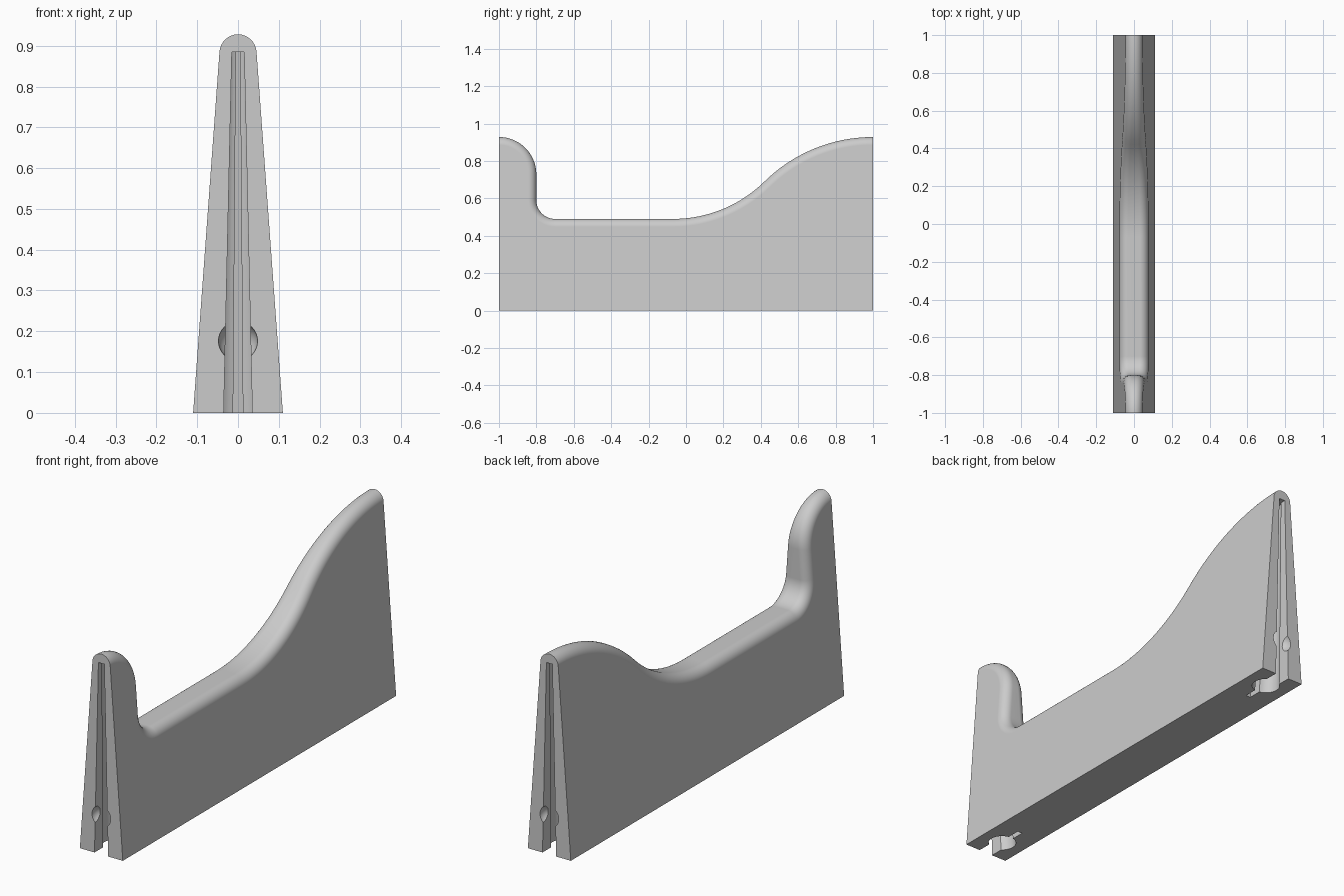
import bpy, bmesh
from math import sin, cos, pi, atan, sqrt, asin
from mathutils import Vector

if "Cube" in bpy.data.objects:
    bpy.data.objects.remove(bpy.data.objects["Cube"])

grey = bpy.data.materials.new("light_grey")
grey.use_nodes = True
colour = (0.6, 0.6, 0.6, 1)
grey.diffuse_color = colour
grey.node_tree.nodes["Principled BSDF"].inputs["Base Color"].default_value = colour

TOP, LOW, FILLET = 0.928, 0.49, 0.042


def half_width(z):
    return 0.11 - 0.073 * z


def make_object(name, bm):
    bmesh.ops.recalc_face_normals(bm, faces=bm.faces)
    mesh = bpy.data.meshes.new(name)
    bm.to_mesh(mesh)
    bm.free()
    ob = bpy.data.objects.new(name, mesh)
    bpy.context.collection.objects.link(ob)
    mesh.materials.append(grey)
    return ob


def arc(cy, cz, radius, start, end, steps, side):
    """Points (y, z) on an arc with outward normals; side=-1 for hollow arcs."""
    out = []
    for i in range(steps + 1):
        a = start + (end - start) * i / steps
        n = Vector((cos(a), sin(a)))
        out.append((Vector((cy, cz)) + n * radius, n * side))
    return out


# Top edge: front horn, hollow corner, flat seat, S-shaped rise
rise, run = TOP - LOW, 1.07
turn = 2 * atan(rise / run)
hollow = 0.49 / sin(turn)
crest = run / sin(turn) - hollow
path = arc(-1, TOP - 0.2, 0.2, pi / 2, 0, 16, 1)
path += arc(-0.7, LOW + 0.1, 0.1, pi, 1.5 * pi, 12, -1)
path += arc(1 - run, LOW + hollow, hollow, 1.5 * pi, 1.5 * pi + turn, 20, -1)
path += arc(1, TOP - crest, crest, pi / 2 + turn, pi / 2, 20, 1)[1:]

# Tapered panel with a rounded top edge
bm = bmesh.new()
STEPS = 8
rows = []
for p, n in path:
    row = []
    for i in range(2 * STEPS + 2):
        side = -1 if i <= STEPS else 1
        k = i if i <= STEPS else 2 * STEPS + 1 - i
        a = k / STEPS * pi / 2
        q = p - n * FILLET * (1 - sin(a))
        x = half_width(q.y) - FILLET * (1 - cos(a))
        row.append(bm.verts.new((side * x, q.x, q.y)))
    rows.append(row)
for a, b in zip(rows, rows[1:]):
    for i in range(2 * STEPS + 1):
        bm.faces.new((a[i], a[i + 1], b[i + 1], b[i]))
fl, fr, bl, br = [bm.verts.new((s * half_width(0), y, 0))
                  for y in (-1, 1) for s in (-1, 1)]
bm.faces.new([fl] + rows[0] + [fr])
bm.faces.new([bl] + rows[-1] + [br])
bm.faces.new([fl] + [r[0] for r in rows] + [bl])
bm.faces.new([fr] + [r[-1] for r in rows] + [br])
bm.faces.new((fl, fr, br, bl))
panel = make_object("divider_panel", bm)


# Keyhole outline: mouth, round bore and a narrow relief notch
def keyhole():
    mouth, bore, depth, notch = 0.035, 0.06, 0.11, 0.012
    a0, a1 = pi - asin(mouth / bore), asin(notch / bore)
    half = [(mouth, -0.1)]
    for i in range(13):
        a = a0 + (a1 - a0) * i / 12
        half.append((bore * sin(a), depth + bore * cos(a)))
    half.append((notch, 0.23))
    return half + [(-x, y) for x, y in reversed(half)]


def slot_cutter(end):
    bm = bmesh.new()
    rings = []
    for z in (-0.02, 0.885):
        s = 1 - 0.57 * z / 0.885
        rings.append([bm.verts.new((x * s, end * (1 - y * s), z))
                      for x, y in keyhole()])
    low, high = rings
    for i in range(len(low)):
        j = (i + 1) % len(low)
        bm.faces.new((low[i], low[j], high[j], high[i]))
    bm.faces.new(low)
    bm.faces.new(high)
    return make_object("slot_cutter", bm)


def dimple_cutter(end):
    bm = bmesh.new()
    bmesh.ops.create_uvsphere(bm, u_segments=32, v_segments=16, radius=0.048)
    bmesh.ops.translate(bm, verts=bm.verts, vec=(0, end, 0.176))
    return make_object("dimple_cutter", bm)


# Cut a slot and a round dimple into both ends
bpy.context.view_layer.objects.active = panel
for end in (-1, 1):
    for cutter in (slot_cutter(end), dimple_cutter(end)):
        mod = panel.modifiers.new("cut", "BOOLEAN")
        mod.operation, mod.solver, mod.object = "DIFFERENCE", "EXACT", cutter
        bpy.ops.object.modifier_apply(modifier=mod.name)
        bpy.data.objects.remove(cutter)

# Smooth shading with crisp edges
bpy.ops.object.select_all(action="DESELECT")
panel.select_set(True)
bpy.ops.object.shade_smooth_by_angle(angle=0.5)
weighted = panel.modifiers.new("weighted_normals", "WEIGHTED_NORMAL")
weighted.keep_sharp = True
